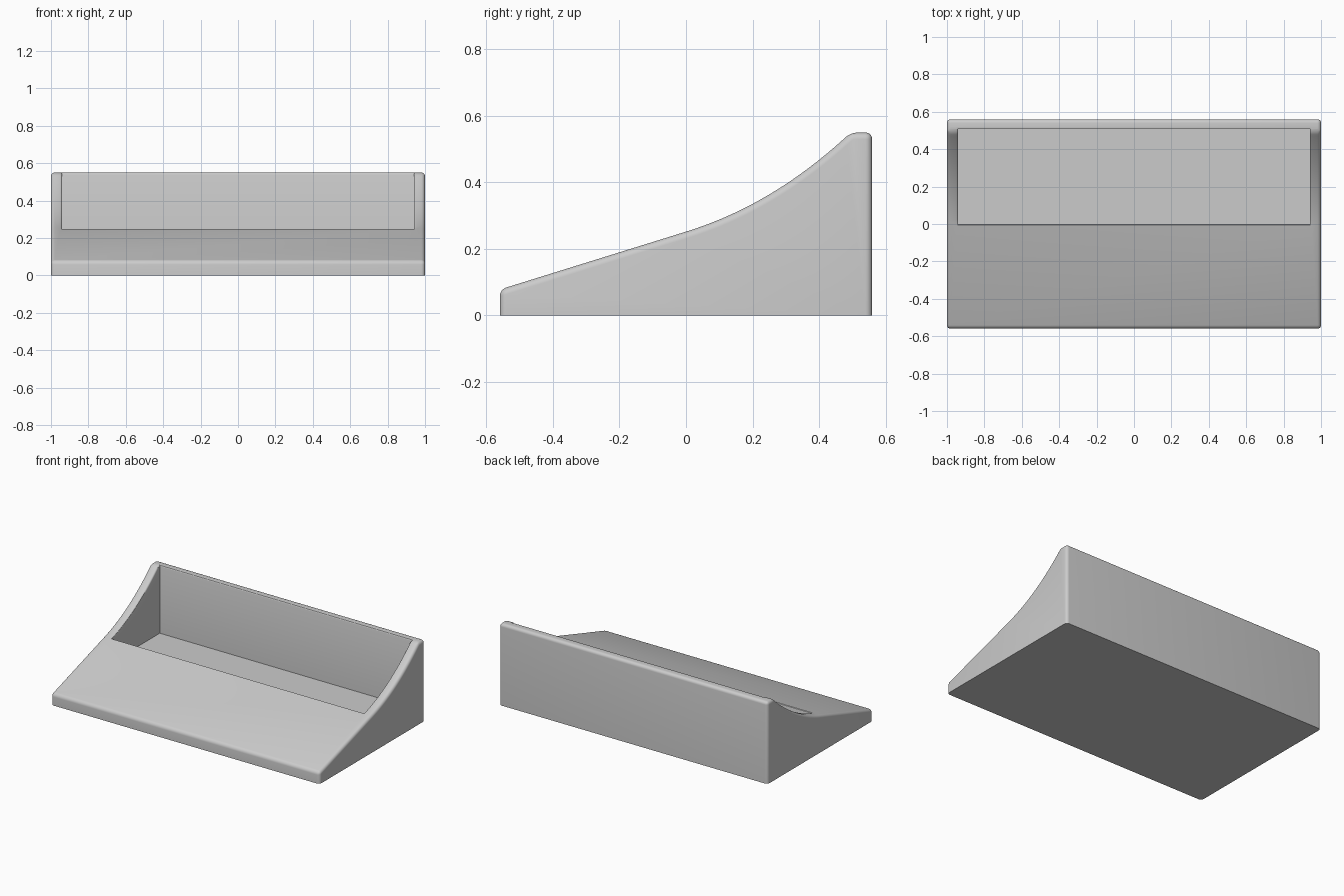
import bpy
import bmesh
from math import radians

if "Cube" in bpy.data.objects:
    bpy.data.objects.remove(bpy.data.objects["Cube"])

BACK, TOP, FLOOR = 0.56, 0.55, 0.09
INNER_X, INNER_BACK, RIM_Y = 0.94, 0.51, 0.495

# Light grey plastic
grey = bpy.data.materials.new("light_grey")
grey.use_nodes = True
colour = (0.6, 0.6, 0.6, 1)
grey.diffuse_color = colour
grey.node_tree.nodes["Principled BSDF"].inputs["Base Color"].default_value = colour


def prism(name, profile, half_width):
    """Extrude a (y, z) profile along x."""
    bm = bmesh.new()
    face = bm.faces.new([bm.verts.new((-half_width, y, z)) for y, z in profile])
    out = bmesh.ops.extrude_face_region(bm, geom=[face])
    moved = [g for g in out["geom"] if isinstance(g, bmesh.types.BMVert)]
    bmesh.ops.translate(bm, verts=moved, vec=(2 * half_width, 0, 0))
    bmesh.ops.recalc_face_normals(bm, faces=bm.faces)
    mesh = bpy.data.meshes.new(name)
    bm.to_mesh(mesh)
    bm.free()
    obj = bpy.data.objects.new(name, mesh)
    bpy.context.collection.objects.link(obj)
    mesh.materials.append(grey)
    return obj


def round_edges(obj, rule, radius, segments):
    bm = bmesh.new()
    bm.from_mesh(obj.data)
    edges = [e for e in bm.edges if e.calc_face_angle(0) > radians(15) and rule(e)]
    bmesh.ops.bevel(bm, geom=edges, offset=radius, segments=segments,
                    profile=0.5, affect="EDGES", clamp_overlap=False)
    bm.to_mesh(obj.data)
    bm.free()


# Wedge body: straight ramp in front, rising curve behind
steps = 20
curve = []
for i in range(steps + 1):
    y = RIM_Y * i / steps
    curve.append((y, 0.252 + 0.31 * y + (0.5 + 0.18 * y) * y * y))
profile = [(-BACK, 0), (-BACK, 0.078)] + curve[:-1]
profile += [(RIM_Y, TOP), (BACK, TOP), (BACK, 0)]
body = prism("tray_body", profile, 1)
round_edges(body, lambda e: any(v.co.z > 0.001 for v in e.verts), 0.02, 5)

# Open compartment
cutter = prism("compartment_cutter",
               [(0, FLOOR), (0, 1), (INNER_BACK, 1), (INNER_BACK, FLOOR)], INNER_X)
cut = body.modifiers.new("compartment", "BOOLEAN")
cut.object = cutter
cut.operation = "DIFFERENCE"
cut.solver = "EXACT"
bpy.context.view_layer.objects.active = body
body.select_set(True)
bpy.ops.object.modifier_apply(modifier=cut.name)
bpy.data.objects.remove(cutter)


# Soft inner rim along the sides and back of the opening
def on_rim(edge):
    a, b = (v.co for v in edge.verts)
    if min(a.z, b.z) < 0.2:
        return False
    side = all(abs(abs(p.x) - INNER_X) < 0.001 for p in (a, b))
    back = all(abs(p.y - INNER_BACK) < 0.001 for p in (a, b))
    return side or back


round_edges(body, on_rim, 0.01, 3)

bpy.ops.object.select_all(action="DESELECT")
body.select_set(True)
bpy.ops.object.shade_smooth_by_angle(angle=radians(30))
